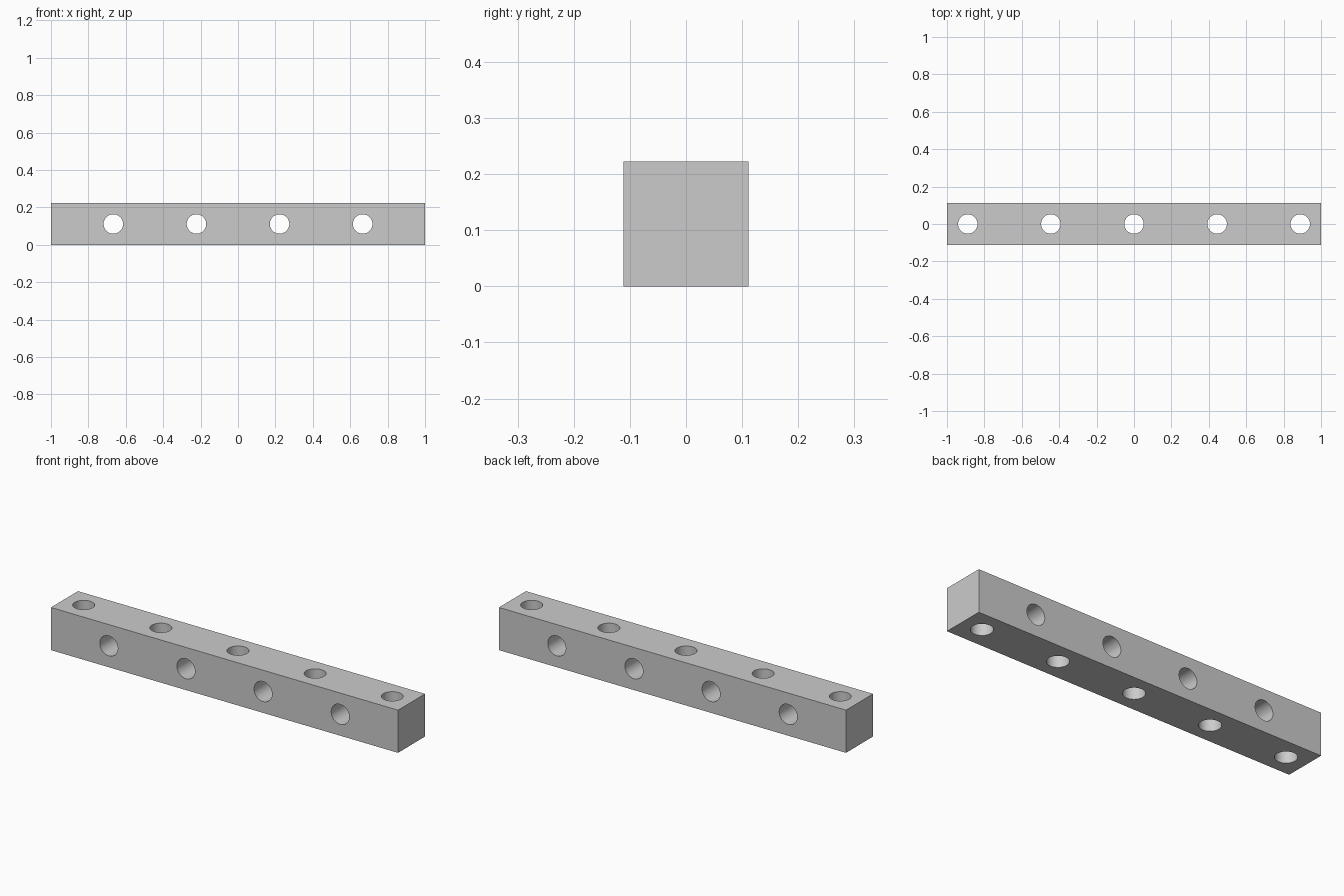
import bpy, bmesh, math
from mathutils import Matrix

if "Cube" in bpy.data.objects:
    bpy.data.objects.remove(bpy.data.objects["Cube"])

LENGTH, SIDE = 2.0, 2.0 / 9
HOLE_R, PITCH = 0.052, 4.0 / 9


def mesh_object(name, bm):
    mesh = bpy.data.meshes.new(name)
    bm.to_mesh(mesh)
    bm.free()
    obj = bpy.data.objects.new(name, mesh)
    bpy.context.collection.objects.link(obj)
    return obj


# Square beam
bm = bmesh.new()
bmesh.ops.create_cube(bm, size=1, matrix=Matrix.Translation((0, 0, SIDE / 2))
                      @ Matrix.Diagonal((LENGTH, SIDE, SIDE, 1)))
beam = mesh_object("drilled_beam", bm)

# Drill cutters: five vertical, four front to back, staggered half a pitch
bm = bmesh.new()


def drill(x, rotation):
    bmesh.ops.create_cone(bm, cap_ends=True, segments=64, radius1=HOLE_R,
                          radius2=HOLE_R, depth=SIDE * 1.5,
                          matrix=Matrix.Translation((x, 0, SIDE / 2)) @ rotation)


for i in range(5):
    drill((i - 2) * PITCH, Matrix.Identity(4))
for i in range(4):
    drill((i - 1.5) * PITCH, Matrix.Rotation(math.pi / 2, 4, 'X'))
cutter = mesh_object("hole_cutters", bm)
cutter.hide_render = True

# Cut the holes, then smooth their walls
mod = beam.modifiers.new("holes", 'BOOLEAN')
mod.operation = 'DIFFERENCE'
mod.solver = 'EXACT'
mod.object = cutter
bpy.context.view_layer.objects.active = beam
beam.select_set(True)
bpy.ops.object.modifier_apply(modifier=mod.name)
bpy.data.objects.remove(cutter)
bpy.ops.object.shade_smooth_by_angle(angle=math.radians(30))
